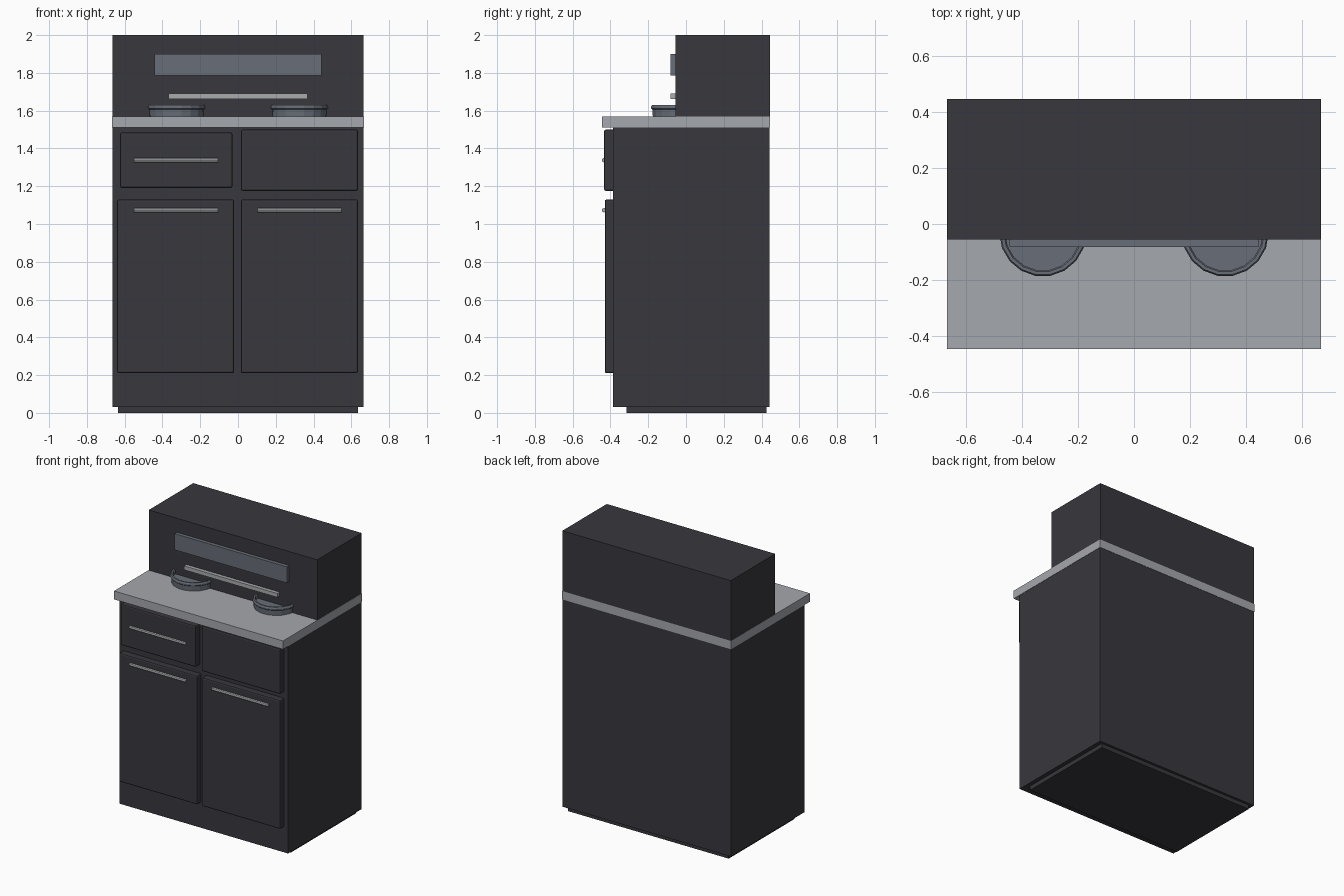
import bpy, bmesh, math
from mathutils import Matrix

cube = bpy.data.objects.get("Cube")
if cube:
    bpy.data.objects.remove(cube, do_unlink=True)


def material(name, srgb):
    rgb = [((c / 255 + 0.055) / 1.055) ** 2.4 for c in srgb]
    mat = bpy.data.materials.new(name)
    mat.use_nodes = True
    mat.diffuse_color = (*rgb, 1)
    mat.node_tree.nodes["Principled BSDF"].inputs["Base Color"].default_value = (*rgb, 1)
    return mat


charcoal = material("charcoal", (56, 55, 61))
stone = material("pale grey", (165, 168, 173))
slate = material("slate grey", (104, 110, 120))
steel = material("steel", (168, 171, 174))


def add_object(name, bm, mat):
    bmesh.ops.recalc_face_normals(bm, faces=bm.faces)
    mesh = bpy.data.meshes.new(name)
    bm.to_mesh(mesh)
    bm.free()
    mesh.materials.append(mat)
    obj = bpy.data.objects.new(name, mesh)
    bpy.context.collection.objects.link(obj)
    return obj


def box(name, xs, ys, zs, mat, bevel=0):
    bm = bmesh.new()
    bmesh.ops.create_cube(bm, size=1)
    for v in bm.verts:
        for i, (lo, hi) in enumerate((xs, ys, zs)):
            v.co[i] = hi if v.co[i] > 0 else lo
    obj = add_object(name, bm, mat)
    if bevel:
        mod = obj.modifiers.new("rounded_edges", "BEVEL")
        mod.width = bevel
        mod.segments = 2
    return obj


def handle(name, x, z):
    bm = bmesh.new()
    turn = Matrix.Translation((x, -0.434, z)) @ Matrix.Rotation(math.pi / 2, 4, "Y")
    bmesh.ops.create_cone(bm, cap_ends=True, segments=8, radius1=0.012,
                          radius2=0.012, depth=0.445, matrix=turn)
    return add_object(name, bm, steel)


def burner(name, x):
    # Shallow dish with a rolled rim, spun from its profile
    profile = [(0, 1.57), (0.146, 1.57), (0.148, 1.606), (0.155, 1.612), (0.155, 1.622),
               (0.15, 1.63), (0.139, 1.63), (0.134, 1.622), (0.134, 1.6), (0, 1.6)]
    bm = bmesh.new()
    verts = [bm.verts.new((r, 0, z)) for r, z in profile]
    edges = [bm.edges.new(pair) for pair in zip(verts, verts[1:])]
    bmesh.ops.spin(bm, geom=verts + edges, cent=(0, 0, 0), axis=(0, 0, 1),
                   angle=math.tau, steps=18)
    bmesh.ops.remove_doubles(bm, verts=bm.verts, dist=0.0005)
    bmesh.ops.translate(bm, verts=bm.verts, vec=(x, -0.032, 0))
    return add_object(name, bm, slate)


# Cabinet, worktop and raised back unit
box("plinth", (-0.635, 0.635), (-0.315, 0.425), (0, 0.04), charcoal)
box("cabinet", (-0.665, 0.665), (-0.386, 0.443), (0.03, 1.515), charcoal)
box("worktop", (-0.667, 0.667), (-0.445, 0.445), (1.51, 1.57), stone)
box("back_unit", (-0.665, 0.665), (-0.056, 0.445), (1.57, 2), charcoal)

# Drawers and doors
box("right_drawer", (-0.625, -0.03), (-0.434, -0.37), (1.19, 1.485), charcoal, 0.01)
box("left_drawer", (0.015, 0.635), (-0.434, -0.37), (1.175, 1.5), charcoal, 0.01)
box("right_door", (-0.64, -0.02), (-0.43, -0.37), (0.21, 1.13), charcoal, 0.01)
box("left_door", (0.015, 0.635), (-0.43, -0.37), (0.21, 1.13), charcoal, 0.01)

handle("right_drawer_handle", -0.328, 1.338)
handle("right_door_handle", -0.328, 1.073)
handle("left_door_handle", 0.325, 1.073)

# Panel and rail on the back unit
box("display_panel", (-0.443, 0.443), (-0.082, -0.05), (1.785, 1.9), slate)
box("rail", (-0.368, 0.368), (-0.082, -0.05), (1.662, 1.69), steel)

# Burners
burner("right_burner", -0.325)
burner("left_burner", 0.325)
